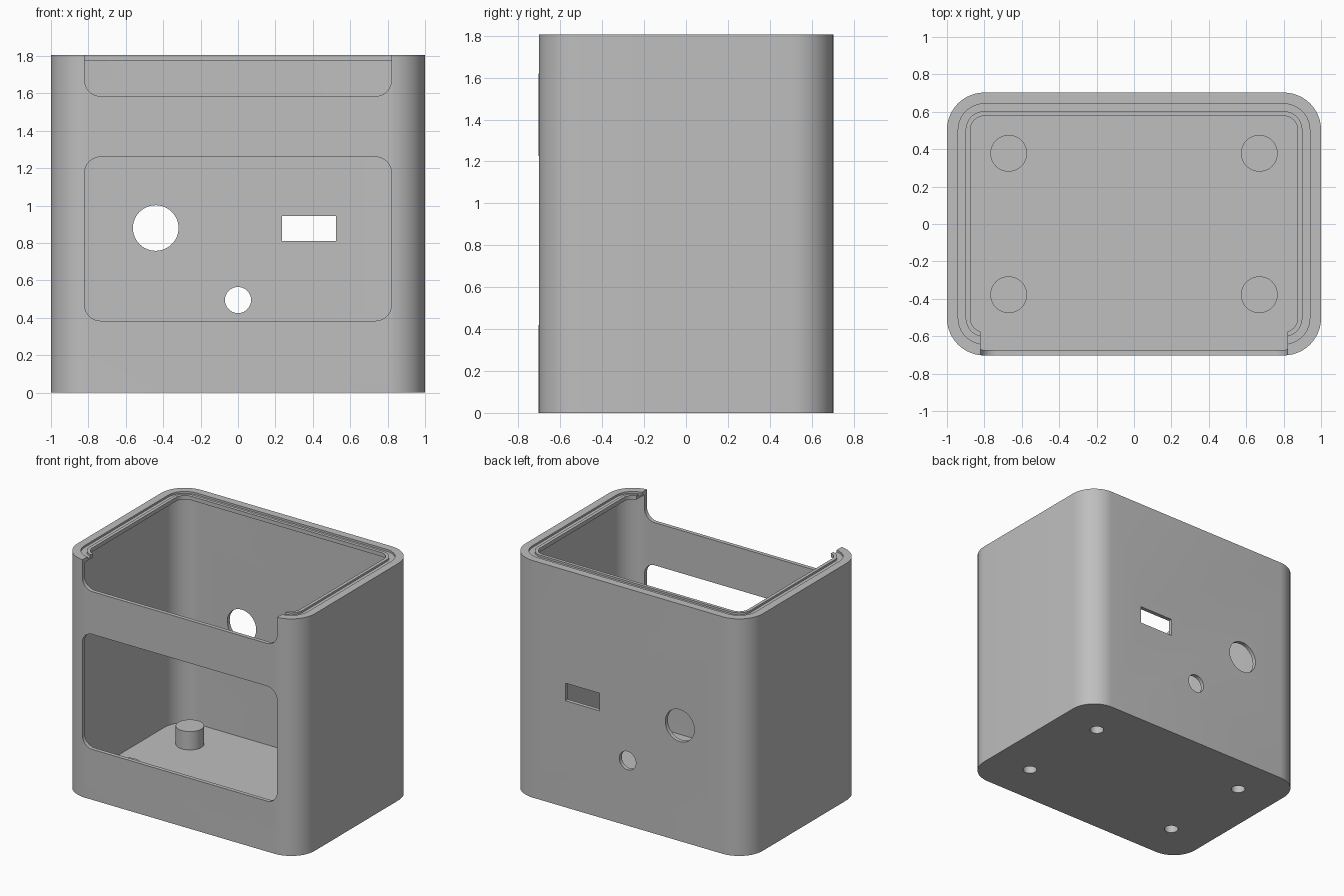
import bpy
import bmesh
from math import sin, cos, pi, radians
from mathutils import Matrix, Vector

if "Cube" in bpy.data.objects:
    bpy.data.objects.remove(bpy.data.objects["Cube"], do_unlink=True)

HALF_X, HALF_Y, HEIGHT = 1.0, 0.703, 1.805
WALL, LIP, RIM_Z = 0.03, 0.125, 1.775
GROOVE_Z = HEIGHT - 0.015

grey = bpy.data.materials.new("plain grey")
grey.use_nodes = True
colour = (0.52, 0.52, 0.52, 1)
grey.diffuse_color = colour
grey.node_tree.nodes["Principled BSDF"].inputs["Base Color"].default_value = colour


def rounded_rect(hx, hy, r, steps=12):
    """Outline of a rounded rectangle, counter-clockwise."""
    points = []
    for k, (sx, sy) in enumerate([(1, 1), (-1, 1), (-1, -1), (1, -1)]):
        for i in range(steps + 1):
            a = (k + i / steps) * pi / 2
            points.append((sx * (hx - r) + r * cos(a), sy * (hy - r) + r * sin(a)))
    return points


def circle(r, steps=48):
    return [(r * cos(2 * pi * i / steps), r * sin(2 * pi * i / steps)) for i in range(steps)]


def loft(name, rings, matrix=Matrix()):
    """Closed skin over a stack of (outline, height) rings."""
    bm = bmesh.new()
    loops = [[bm.verts.new((x, y, z)) for x, y in outline] for outline, z in rings]
    for low, high in zip(loops, loops[1:]):
        for i in range(len(low)):
            j = (i + 1) % len(low)
            bm.faces.new((low[i], low[j], high[j], high[i]))
    bm.faces.new(loops[0][::-1])
    bm.faces.new(loops[-1])
    bm.transform(matrix)
    bmesh.ops.recalc_face_normals(bm, faces=bm.faces)
    mesh = bpy.data.meshes.new(name)
    bm.to_mesh(mesh)
    bm.free()
    mesh.materials.append(grey)
    obj = bpy.data.objects.new(name, mesh)
    bpy.context.collection.objects.link(obj)
    return obj


def combine(target, tool, operation):
    """Apply a boolean and discard the tool."""
    mod = target.modifiers.new(tool.name, 'BOOLEAN')
    mod.object, mod.operation, mod.solver = tool, operation, 'EXACT'
    tool.hide_render = True
    graph = bpy.context.evaluated_depsgraph_get()
    mesh = bpy.data.meshes.new_from_object(target.evaluated_get(graph))
    target.modifiers.clear()
    target.data = mesh
    bpy.data.objects.remove(tool, do_unlink=True)


def wall_cut(name, outline, x, z, y0, y1):
    """Cut an outline drawn in x and z through a wall along y."""
    place = Matrix.Translation((x, 0, z)) @ Matrix.Rotation(radians(90), 4, 'X')
    combine(body, loft(name, [(outline, -y0), (outline, -y1)], place), 'DIFFERENCE')


# Open shell: outer wall, grooved rim, overhanging lip, cavity and floor
section = [(0, 0), (0, HEIGHT), (0.06, HEIGHT), (0.06, GROOVE_Z),
           (0.1, GROOVE_Z), (0.1, HEIGHT), (LIP, HEIGHT), (LIP, RIM_Z),
           (WALL, RIM_Z), (WALL, WALL)]
body = loft("enclosure_body",
            [(rounded_rect(HALF_X - d, HALF_Y - d, 0.2 - d), z) for d, z in section])

# Four standoffs on the floor, each with a blind bore from below
for sx in (-1, 1):
    for sy in (-1, 1):
        spot = Matrix.Translation((sx * 0.67, sy * 0.378, 0))
        combine(body, loft("standoff", [(circle(0.098), 0.01), (circle(0.098), 0.17)], spot), 'UNION')
        combine(body, loft("screw_bore", [(circle(0.05), -0.1), (circle(0.05), 0.14)], spot), 'DIFFERENCE')

# Front window and open notch above it
wall_cut("front_window", rounded_rect(0.82, 0.438, 0.085), 0, 0.822, -0.9, -0.55)
wall_cut("front_notch", rounded_rect(0.82, 0.4, 0.085), 0, 1.985, -0.9, -0.5)

# Back wall openings
wall_cut("large_port", circle(0.122), -0.44, 0.88, 0.5, 0.9)
wall_cut("small_port", circle(0.07), 0, 0.495, 0.5, 0.9)
slot = [(0.145, 0.067), (-0.145, 0.067), (-0.145, -0.067), (0.145, -0.067)]
wall_cut("slot_port", slot, 0.38, 0.878, 0.5, 0.9)

# Smooth rounded corners, keep sharp edges
bpy.ops.object.select_all(action='DESELECT')
body.select_set(True)
bpy.context.view_layer.objects.active = body
bpy.ops.object.shade_smooth_by_angle(angle=radians(30))
